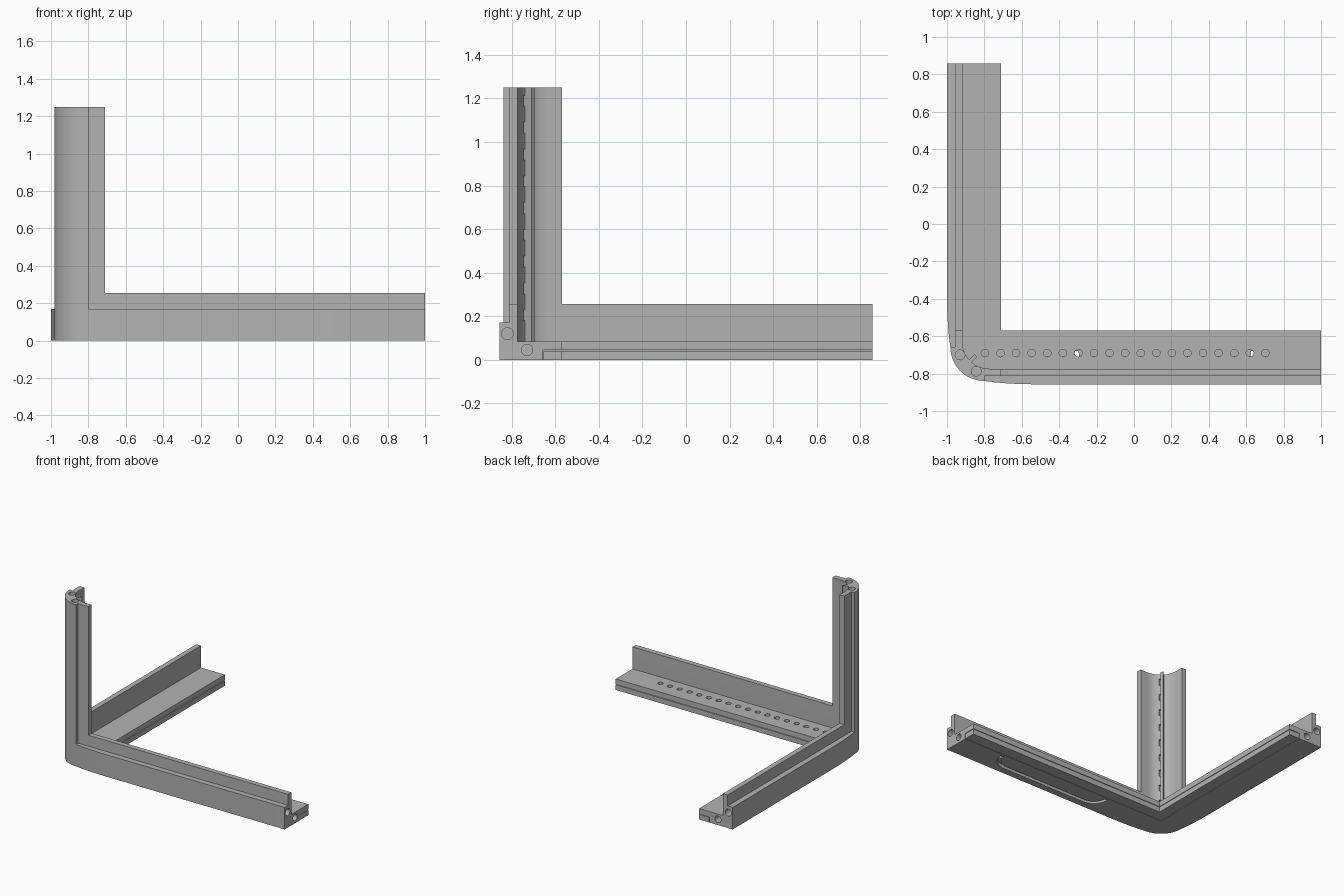
import bpy, bmesh
from math import cos, sin, pi, radians, hypot
from mathutils import Matrix, Vector

cube = bpy.data.objects.get("Cube")
if cube:
    bpy.data.objects.remove(cube, do_unlink=True)

grey = bpy.data.materials.new("plain grey")
grey.use_nodes = True
grey.diffuse_color = (0.45, 0.45, 0.45, 1)
grey.node_tree.nodes["Principled BSDF"].inputs["Base Color"].default_value = (0.45, 0.45, 0.45, 1)

# Plan coordinates are measured from the outer corner of the frame
OX, OY = -1.0, -0.857
LX, LY = 2.0, 1.714          # arm lengths
W = 0.288                    # arm width
FO, FI = 0.043, 0.083        # outer and inner face of the upright flange
Z_SLAB, Z_WALL, Z_FLANGE, Z_POST = 0.085, 0.17, 0.255, 1.25


def finish(name, bm):
    bmesh.ops.recalc_face_normals(bm, faces=bm.faces)
    mesh = bpy.data.meshes.new(name)
    bm.to_mesh(mesh)
    bm.free()
    mesh.materials.append(grey)
    ob = bpy.data.objects.new(name, mesh)
    bpy.context.collection.objects.link(ob)
    return ob


def prism(name, pts, z0, z1):
    bm = bmesh.new()
    face = bm.faces.new([bm.verts.new((u + OX, v + OY, z0)) for u, v in pts])
    out = bmesh.ops.extrude_face_region(bm, geom=[face])
    verts = [g for g in out["geom"] if isinstance(g, bmesh.types.BMVert)]
    bmesh.ops.translate(bm, verts=verts, vec=(0, 0, z1 - z0))
    return finish(name, bm)


def cylinders(name, rods, segments=24):
    """Each rod is (start, end, radius) in plan coordinates."""
    bm = bmesh.new()
    for a, b, r in rods:
        a, b = Vector(a), Vector(b)
        d = b - a
        mat = Matrix.Translation((a + b) / 2 + Vector((OX, OY, 0))) @ d.to_track_quat('Z', 'Y').to_matrix().to_4x4()
        bmesh.ops.create_cone(bm, cap_ends=True, segments=segments, radius1=r, radius2=r,
                              depth=d.length, matrix=mat)
    return finish(name, bm)


def boxes(name, centres, size):
    """Boxes turned to face the corner diagonal."""
    bm = bmesh.new()
    for u, v, z in centres:
        mat = (Matrix.Translation((u + OX, v + OY, z)) @ Matrix.Rotation(radians(45), 4, 'Z')
               @ Matrix.Diagonal((*size, 1)))
        bmesh.ops.create_cube(bm, size=1, matrix=mat)
    return finish(name, bm)


def cut(ob, *cutters):
    for c in cutters:
        c.hide_render = True
        mod = ob.modifiers.new("cut", 'BOOLEAN')
        mod.operation, mod.solver, mod.object = 'DIFFERENCE', 'EXACT', c
    dg = bpy.context.evaluated_depsgraph_get()
    mesh = bpy.data.meshes.new_from_object(ob.evaluated_get(dg))
    ob.modifiers.clear()
    ob.data = mesh
    for c in cutters:
        bpy.data.objects.remove(c, do_unlink=True)


def arc(c, r, a0, a1, n=20):
    return [(c + r * cos(a0 + (a1 - a0) * i / n), c + r * sin(a0 + (a1 - a0) * i / n)) for i in range(n + 1)]


def flip(pts):
    return [(v, u) for u, v in reversed(pts)]


# Shared outlines
outer_arc = arc(0.2, 0.182, pi, 1.5 * pi)
inner_arc = arc(0.226, 0.143, 1.5 * pi, pi)
lead = [(0.0, LY), (0.0, 0.46), (0.0015, 0.39), (0.005, 0.32), (0.011, 0.25)]
outline = lead + outer_arc + flip(lead[1:]) + [(LX, 0.0)]


def ell(a, b, ex=0.0):
    """L-shaped band between offsets a and b from the outer faces."""
    return [(a, LY + ex), (a, a), (LX + ex, a), (LX + ex, b), (b, b), (b, LY + ex)]


# Base slab: cable bores, rebate, lamp holes and underside groove
slab = prism("base_slab", outline + [(LX, W), (W, W), (W, LY)], 0, Z_SLAB)
rebate = prism("rebate_cutter", ell(0.198, 0.4, 0.1), -0.05, 0.044)
bores = cylinders("bore_cutter", [((0.5, 0.127, 0.045), (LX + 0.1, 0.127, 0.045), 0.026),
                                  ((0.127, 0.5, 0.045), (0.127, LY + 0.1, 0.045), 0.026)])
holes = cylinders("hole_cutter", [((0.203 + i * 0.0833, 0.167, 0.03),
                                   (0.203 + i * 0.0833, 0.167, 0.12), 0.02) for i in range(19)], 20)
path = []
for cx, a0 in ((0.8, pi), (1.53, 1.5 * pi)):
    for i in range(13):
        a = a0 + i / 12 * pi / 2
        path.append((cx + 0.11 * cos(a), 0.177 + 0.11 * sin(a)))
left, right = [], []
for i, (u, v) in enumerate(path):
    p, q = path[max(i - 1, 0)], path[min(i + 1, len(path) - 1)]
    dx, dy = q[0] - p[0], q[1] - p[1]
    k = 0.014 / hypot(dx, dy)
    left.append((u - dy * k, v + dx * k))
    right.append((u + dy * k, v - dx * k))
groove = prism("groove_cutter", left + right[::-1], -0.05, 0.03)
cut(slab, rebate, bores, holes, groove)

# Cover strip filling the rebate with a hairline gap
strip = prism("cover_strip", ell(0.202, W), 0, 0.04)

# Raised outer wall with its bores
wall = prism("outer_wall", outline + [(LX, FI)] + inner_arc + [(FI, LY)], Z_SLAB, Z_WALL)
cut(wall, cylinders("wall_bore_cutter", [((0.5, 0.037, 0.12), (LX + 0.1, 0.037, 0.12), 0.027),
                                         ((0.037, 0.5, 0.12), (0.037, LY + 0.1, 0.12), 0.027)]))

# Thin upright flanges along both arms
front_flange = [(W, FO), (LX, FO), (LX, FI), (W, FI)]
side_flange = [(FO, W), (FI, W), (FI, LY), (FO, LY)]
flanges = [prism("front_flange", front_flange, Z_WALL, Z_FLANGE),
           prism("side_flange", side_flange, Z_WALL, Z_FLANGE)]

# Corner post with wings, bores and slots beside the rail
wing = [(0.2, FO), (W, FO), (W, FI)]
post = prism("corner_post", outer_arc + wing + inner_arc + flip(wing), Z_WALL, Z_POST)
post_bores = cylinders("post_bore_cutter", [((0.07, 0.157, 0.3), (0.07, 0.157, 1.4), 0.026),
                                            ((0.157, 0.07, 0.3), (0.157, 0.07, 1.4), 0.026)])
slots = boxes("slot_cutter", [(0.136, 0.114, 0.205 + 0.123 * i) for i in range(9)], (0.024, 0.014, 0.05))
cut(post, post_bores, slots)

# Small rail down the inside of the post
mid_z = (Z_SLAB + Z_POST) / 2
rail = boxes("post_rail", [(0.138, 0.138, mid_z)], (0.046, 0.02, Z_POST - Z_SLAB))

# Smooth curved faces, keep crisp edges
bpy.ops.object.select_all(action='DESELECT')
for ob in [slab, strip, wall, post, rail] + flanges:
    ob.select_set(True)
    bpy.context.view_layer.objects.active = ob
bpy.ops.object.shade_smooth_by_angle(angle=radians(30))
